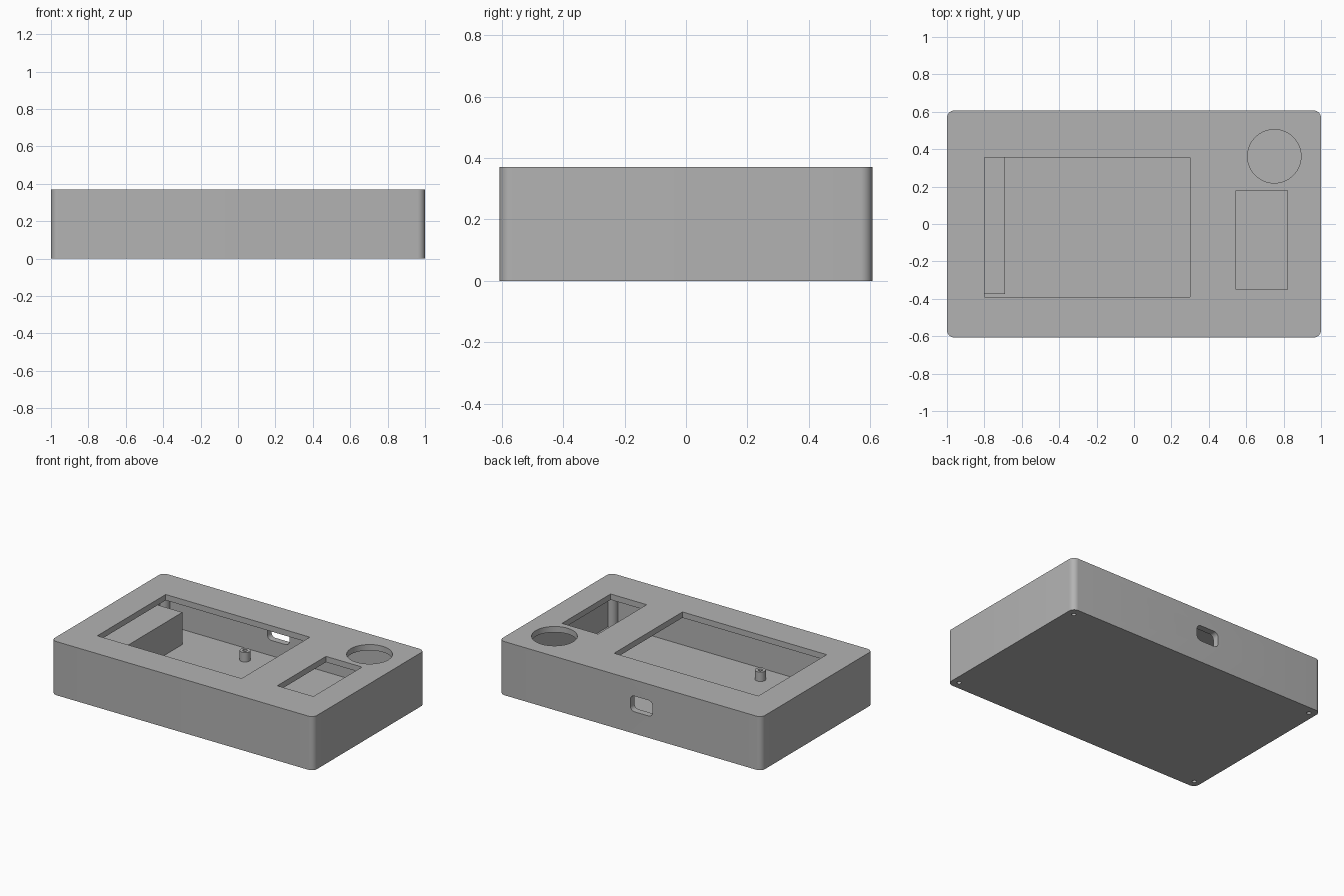
import bpy, bmesh, math

if "Cube" in bpy.data.objects:
    bpy.data.objects.remove(bpy.data.objects["Cube"])

W, D, H = 2.0, 1.214, 0.37          # outer size
WALL, LID, FLOOR = 0.045, 0.04, 0.045

grey = bpy.data.materials.new("light_grey_plastic")
grey.diffuse_color = (0.45, 0.45, 0.45, 1)
grey.use_nodes = True
grey.node_tree.nodes["Principled BSDF"].inputs["Base Color"].default_value = grey.diffuse_color


def prism(name, pts, z0, z1):
    """Upright prism from a 2D outline."""
    bm = bmesh.new()
    f = bm.faces.new([bm.verts.new((x, y, z0)) for x, y in pts])
    r = bmesh.ops.extrude_face_region(bm, geom=[f])
    for v in r["geom"]:
        if isinstance(v, bmesh.types.BMVert):
            v.co.z = z1
    bmesh.ops.recalc_face_normals(bm, faces=bm.faces[:])
    me = bpy.data.meshes.new(name)
    bm.to_mesh(me)
    bm.free()
    me.materials.append(grey)
    ob = bpy.data.objects.new(name, me)
    bpy.context.collection.objects.link(ob)
    return ob


def rounded(cx, cy, w, d, r, n=8):
    """Rounded rectangle outline."""
    pts = []
    for k, (sx, sy) in enumerate([(1, 1), (-1, 1), (-1, -1), (1, -1)]):
        for i in range(n + 1):
            a = math.pi / 2 * (k + i / n)
            pts.append((cx + sx * (w / 2 - r) + r * math.cos(a),
                        cy + sy * (d / 2 - r) + r * math.sin(a)))
    return pts


def rect(x0, x1, y0, y1):
    return [(x0, y0), (x1, y0), (x1, y1), (x0, y1)]


def circle(cx, cy, r, n=32):
    return [(cx + r * math.cos(2 * math.pi * i / n),
             cy + r * math.sin(2 * math.pi * i / n)) for i in range(n)]


def boolean(ob, tool, op):
    """Apply a boolean and discard the tool."""
    m = ob.modifiers.new("cut", 'BOOLEAN')
    m.operation, m.solver, m.object = op, 'EXACT', tool
    bpy.context.view_layer.objects.active = ob
    bpy.ops.object.modifier_apply(modifier=m.name)
    bpy.data.objects.remove(tool, do_unlink=True)


def smooth(ob):
    bpy.ops.object.select_all(action='DESELECT')
    ob.select_set(True)
    bpy.context.view_layer.objects.active = ob
    bpy.ops.object.shade_smooth_by_angle(angle=math.radians(30))


# hollow enclosure with rounded vertical edges
case = prism("enclosure", rounded(0, 0, W, D, 0.04), 0, H)
boolean(case, prism("cavity", rect(-W/2 + WALL, W/2 - WALL, -D/2 + WALL, D/2 - WALL),
                    FLOOR, H - LID), 'DIFFERENCE')

# lid openings: display, keypad, round button
for outline in (rect(-0.80, 0.30, -0.39, 0.355),
                rect(0.545, 0.82, -0.35, 0.18),
                circle(0.75, 0.362, 0.143, 64)):
    boolean(case, prism("opening", outline, H - LID - 0.02, H + 0.1), 'DIFFERENCE')

# cable port through the back wall
port = prism("port", rounded(-0.085, 0.205, 0.168, 0.108, 0.03), -0.1, 0.1)
port.rotation_euler = (math.pi / 2, 0, 0)
port.location = (0, D / 2, 0)
bpy.context.view_layer.update()
boolean(case, port, 'DIFFERENCE')

# corner screw posts with bores open at the bottom
corners = [(sx * 0.95, sy * 0.552) for sx in (-1, 1) for sy in (-1, 1)]
for x, y in corners:
    boolean(case, prism("post", circle(x, y, 0.04), FLOOR - 0.02, H - LID + 0.02), 'UNION')
for x, y in corners:
    boolean(case, prism("bore", circle(x, y, 0.014, 24), -0.1, 0.25), 'DIFFERENCE')
smooth(case)

# board standoffs
for i, (x, y) in enumerate([(-0.24, 0.42), (-0.27, -0.425)]):
    post = prism(f"standoff_{i + 1}", circle(x, y, 0.034), FLOOR - 0.01, 0.11)
    boolean(post, prism("pin_hole", circle(x, y, 0.015, 24), 0.06, 0.2), 'DIFFERENCE')
    smooth(post)

# battery block on the floor at the left
prism("battery_block", rect(-0.94, -0.69, -0.375, 0.38), FLOOR - 0.01, 0.267)
